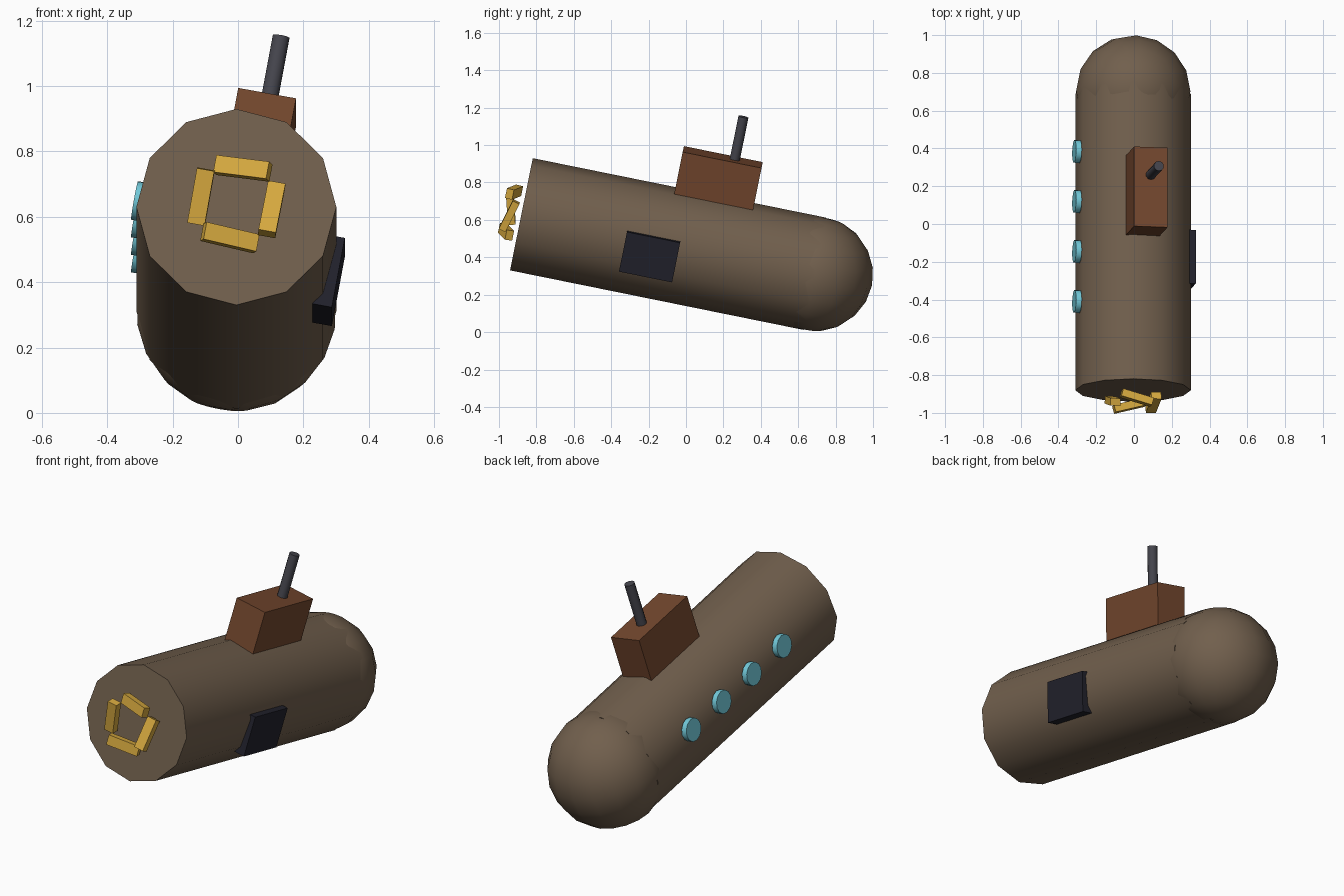
import bpy, bmesh, math
from mathutils import Matrix, Vector

if "Cube" in bpy.data.objects:
    bpy.data.objects.remove(bpy.data.objects["Cube"])

T = Matrix.Translation
def R(angle, axis):
    return Matrix.Rotation(angle, 4, axis)

# The vessel is pitched nose-down; the fittings are also rolled to one side.
PITCHED = T((-0.005, -0.88, 0.63)) @ R(-0.2, 'X')
ROLLED = PITCHED @ R(math.radians(10.4), 'Y')

def material(name, rgb):
    m = bpy.data.materials.new(name)
    m.diffuse_color = (*rgb, 1)
    m.use_nodes = True
    m.node_tree.nodes["Principled BSDF"].inputs["Base Color"].default_value = m.diffuse_color
    return m

HULL = material("hull brown", (0.165, 0.115, 0.074))
TOWER = material("rust brown", (0.175, 0.064, 0.027))
MAST = material("mast grey", (0.06, 0.06, 0.075))
GLASS = material("porthole blue", (0.17, 0.59, 0.70))
HATCH = material("dark navy", (0.016, 0.016, 0.026))
GOLD = material("gold", (0.68, 0.40, 0.05))

def finish(name, bm, matrix, mat, smooth=False):
    bmesh.ops.transform(bm, matrix=matrix, verts=bm.verts)
    bmesh.ops.recalc_face_normals(bm, faces=bm.faces)
    me = bpy.data.meshes.new(name)
    bm.to_mesh(me)
    bm.free()
    me.materials.append(mat)
    if smooth:
        me.shade_smooth()
        me.set_sharp_from_angle(angle=math.radians(50))
    ob = bpy.data.objects.new(name, me)
    bpy.context.collection.objects.link(ob)
    return ob

def box(name, matrix, size, mat):
    bm = bmesh.new()
    bmesh.ops.create_cube(bm, size=1)
    bmesh.ops.scale(bm, vec=Vector(size), verts=bm.verts)
    finish(name, bm, matrix, mat)

def cylinder(name, matrix, radius, depth, sides, mat):
    bm = bmesh.new()
    bmesh.ops.create_cone(bm, cap_ends=True, segments=sides, radius1=radius,
                          radius2=radius, depth=depth)
    finish(name, bm, matrix, mat, True)

# Hull tube and rounded nose
cylinder("hull", PITCHED @ T((0, 0.8, 0)) @ R(math.pi / 2, 'X'),
         0.306, 1.6, 12, HULL)
bm = bmesh.new()
bmesh.ops.create_uvsphere(bm, u_segments=16, v_segments=10, radius=0.306)
finish("nose", bm, ROLLED @ T((0, 1.607, 0)), HULL, True)

# Conning tower and periscope mast
box("tower", ROLLED @ T((0, 0.994, 0.397)), (0.18, 0.43, 0.25), TOWER)
cylinder("mast", ROLLED @ T((0, 1.06, 0.629)), 0.027, 0.26, 10, MAST)

# Portholes along the left side
for i in range(4):
    cylinder(f"porthole_{i + 1}",
             ROLLED @ T((-0.312, 0.457 + 0.27 * i, 0.055)) @ R(math.pi / 2, 'Y'),
             0.061, 0.03, 12, GLASS)

# Hatch on the right side
box("side_hatch", ROLLED @ T((0.293, 0.717, -0.031)), (0.06, 0.29, 0.22), HATCH)

# Four twisted propeller blades behind the stern
for i in range(4):
    box(f"propeller_blade_{i + 1}",
        ROLLED @ T((0, -0.062, 0)) @ R(i * math.pi / 2, 'Y')
        @ T((0, 0, 0.11)) @ R(math.radians(-15), 'Z'),
        (0.17, 0.04, 0.054), GOLD)
